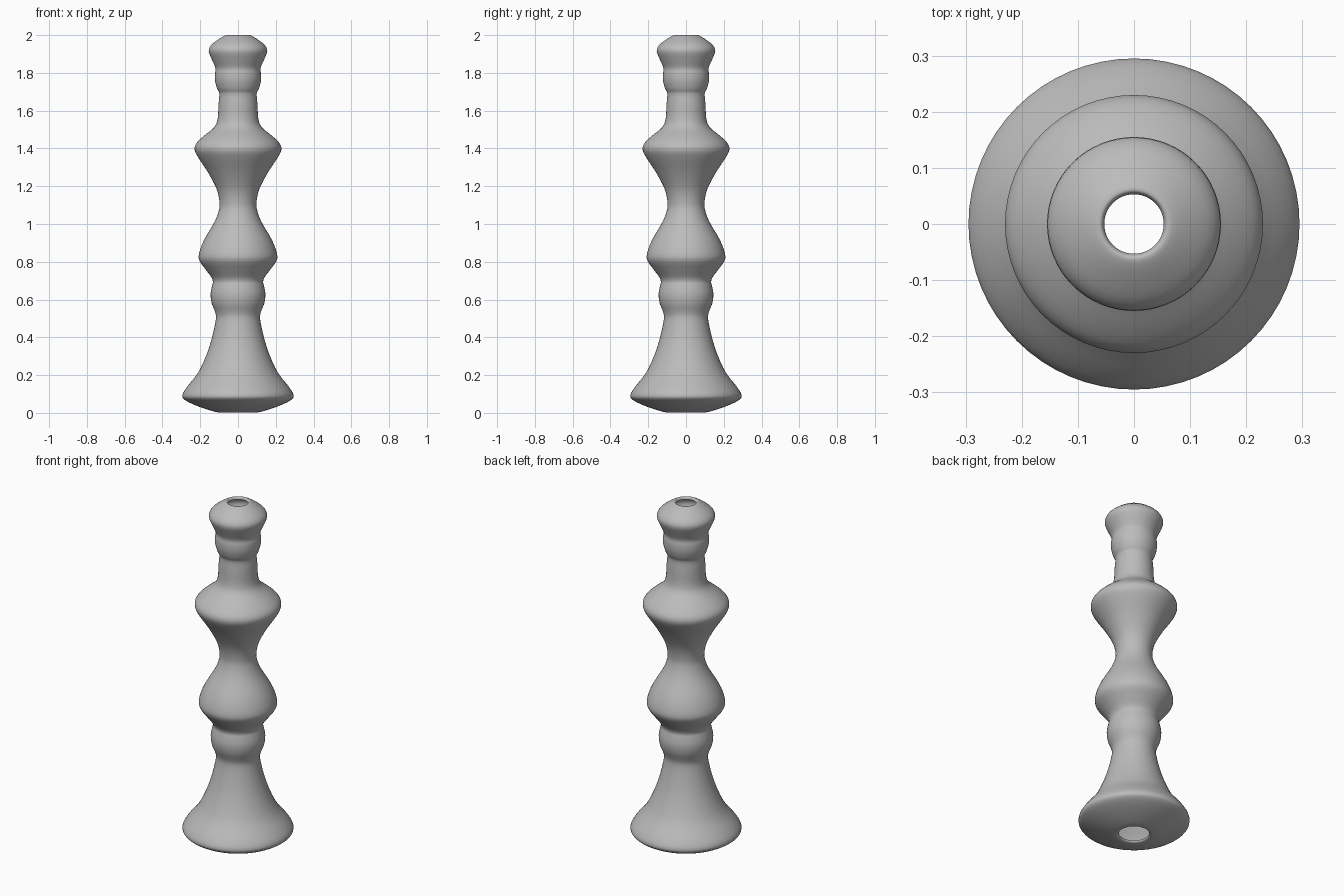
import bpy, bmesh, math

if "Cube" in bpy.data.objects:
    bpy.data.objects.remove(bpy.data.objects["Cube"])

# Turned profile: (radius, height) from the open bottom rim to the open top rim
PROFILE = [
    (.08, .012), (.09, .002), (.13, .008), (.21, .034), (.278, .066), (.295, .093), (.268, .14),
    (.213, .21), (.17, .30), (.14, .39), (.118, .49), (.12, .53), (.139, .58), (.145, .63),
    (.137, .675), (.133, .695), (.142, .72), (.172, .76), (.204, .805), (.206, .845),
    (.18, .915), (.125, 1.01), (.102, 1.07), (.098, 1.115), (.113, 1.185), (.16, 1.275),
    (.208, 1.348), (.229, 1.39), (.222, 1.425), (.185, 1.463), (.128, 1.51), (.108, 1.555),
    (.103, 1.635), (.099, 1.69), (.11, 1.715), (.121, 1.755), (.122, 1.795), (.119, 1.825),
    (.138, 1.87), (.155, 1.915), (.142, 1.947), (.105, 1.977), (.07, 1.998), (.058, 1.999),
    (.053, 1.988),
]
SIDES, STEPS = 64, 3


def smooth_path(pts):
    """Catmull-Rom curve through the points."""
    ext = [pts[0]] + pts + [pts[-1]]
    out = []
    for a, b, c, d in zip(ext, ext[1:], ext[2:], ext[3:]):
        for i in range(STEPS):
            t = i / STEPS
            out.append(tuple(.5 * (2 * q + (r - p) * t + (2 * p - 5 * q + 4 * r - s) * t * t
                                   + (3 * q - p - 3 * r + s) * t ** 3)
                             for p, q, r, s in zip(a, b, c, d)))
    return out + [pts[-1]]


# Hollow turned column, open at both ends
bm = bmesh.new()
rings = []
for r, z in smooth_path(PROFILE):
    rings.append([bm.verts.new((r * math.cos(2 * math.pi * k / SIDES),
                                r * math.sin(2 * math.pi * k / SIDES), max(0, min(2, z))))
                  for k in range(SIDES)])
for low, high in zip(rings, rings[1:]):
    for k in range(SIDES):
        n = (k + 1) % SIDES
        bm.faces.new((low[k], low[n], high[n], high[k])).smooth = True

mesh = bpy.data.meshes.new("turned_column")
bm.to_mesh(mesh)
bm.free()
column = bpy.data.objects.new("turned_column", mesh)
bpy.context.collection.objects.link(column)

grey = bpy.data.materials.new("plain_grey")
grey.diffuse_color = (.5, .5, .5, 1)
grey.use_nodes = True
grey.node_tree.nodes["Principled BSDF"].inputs["Base Color"].default_value = grey.diffuse_color
mesh.materials.append(grey)
